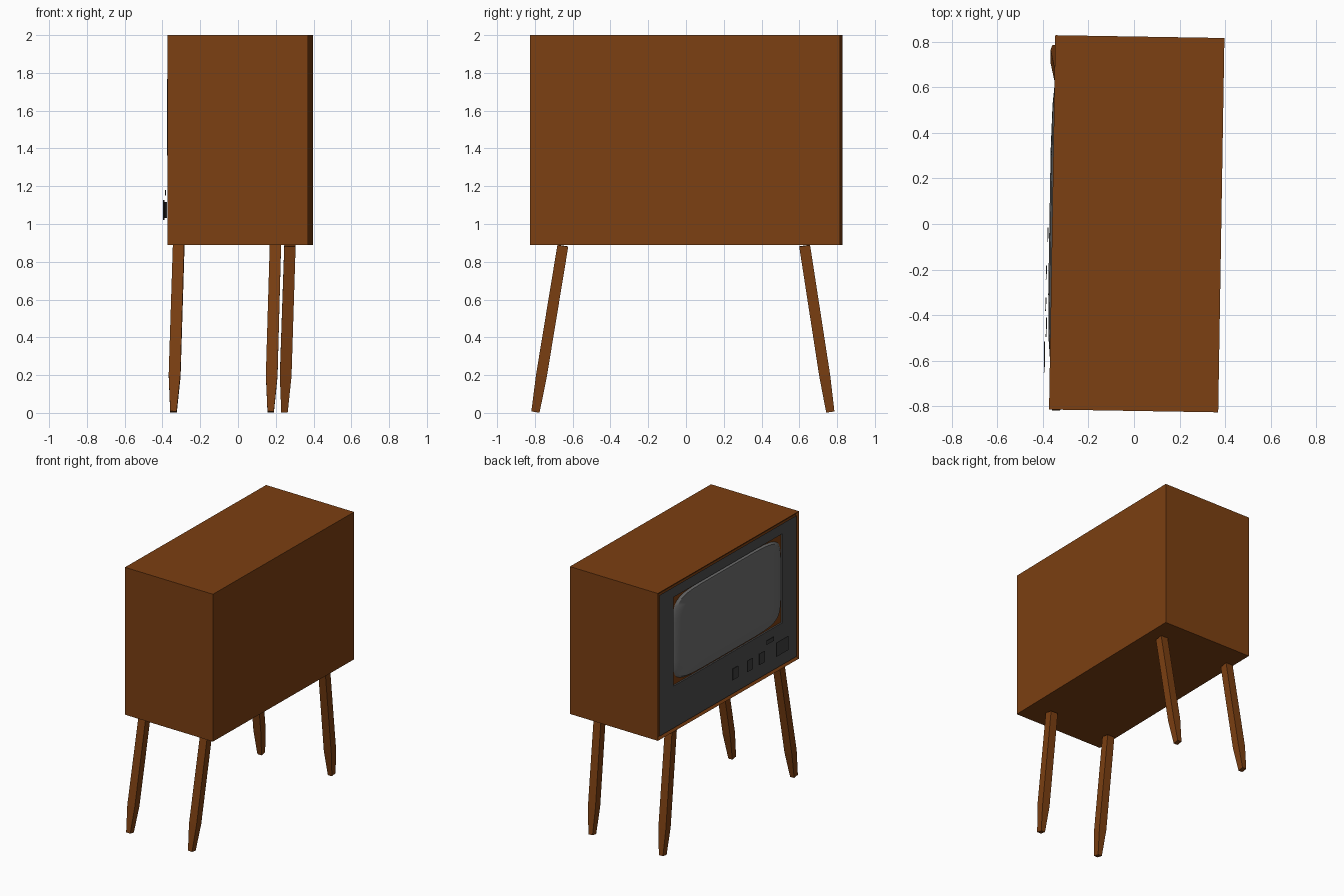
import bpy, bmesh, math
from mathutils import Matrix, Vector

if "Cube" in bpy.data.objects:
    bpy.data.objects.remove(bpy.data.objects["Cube"])

# whole cabinet is turned very slightly about z
TURN = Matrix.Translation((0.012, 0.001, 0)) @ Matrix.Rotation(math.radians(-0.95), 4, 'Z')
W, D, Z0, Z1 = 0.742, 1.642, 0.89, 2.0
FACE = -W / 2


def material(name, color):
    m = bpy.data.materials.new(name)
    m.diffuse_color = (*color, 1)
    m.use_nodes = True
    m.node_tree.nodes["Principled BSDF"].inputs["Base Color"].default_value = m.diffuse_color
    return m


WOOD = material("wood", (0.2, 0.05, 0.006))
PANEL = material("panel_grey", (0.075, 0.075, 0.075))
KNOB = material("knob_grey", (0.05, 0.05, 0.05))
GLASS = material("glass_grey", (0.16, 0.16, 0.16))


def finish(bm, name, mat, matrix=TURN):
    bmesh.ops.transform(bm, matrix=matrix, verts=bm.verts)
    bmesh.ops.recalc_face_normals(bm, faces=bm.faces)
    me = bpy.data.meshes.new(name)
    bm.to_mesh(me)
    bm.free()
    me.materials.append(mat)
    ob = bpy.data.objects.new(name, me)
    bpy.context.collection.objects.link(ob)
    return ob


def box(name, size, loc, mat):
    bm = bmesh.new()
    bmesh.ops.create_cube(bm, size=1)
    bmesh.ops.transform(bm, verts=bm.verts,
                        matrix=Matrix.Translation(loc) @ Matrix.Diagonal((*size, 1)))
    return finish(bm, name, mat)


def bridge(bm, a, b):
    for i in range(len(a)):
        j = (i + 1) % len(a)
        bm.faces.new((a[i], a[j], b[j], b[i]))


# cabinet: box with a shallow recess in the screen side
bm = bmesh.new()
bmesh.ops.create_cube(bm, size=1)
bmesh.ops.transform(bm, verts=bm.verts, matrix=Matrix.Translation((0, 0, (Z0 + Z1) / 2))
                    @ Matrix.Diagonal((W, D, Z1 - Z0, 1)))
bm.normal_update()
side = min(bm.faces, key=lambda f: f.calc_center_median().x)
bmesh.ops.inset_region(bm, faces=[side], thickness=0.024)
bmesh.ops.translate(bm, verts=side.verts, vec=(0.016, 0, 0))
finish(bm, "cabinet", WOOD)

# control panel: plate with a rectangular screen opening
SY, SZ, SH, SV = 0.0, 1.565, 0.635, 0.335   # screen centre and half sizes


def rect(bm, x, y0, y1, z0, z1):
    return [bm.verts.new((x, y, z)) for y, z in ((y0, z0), (y1, z0), (y1, z1), (y0, z1))]


bm = bmesh.new()
o = D / 2 - 0.024
outer = rect(bm, FACE + 0.004, -o, o, Z0 + 0.024, Z1 - 0.024)
inner = rect(bm, FACE + 0.004, SY - SH, SY + SH, SZ - SV, SZ + SV)
back = rect(bm, FACE + 0.016, SY - SH, SY + SH, SZ - SV, SZ + SV)
bridge(bm, outer, inner)
bridge(bm, inner, back)
finish(bm, "control_panel", PANEL)

# screen: bulging glass with a barrel-shaped outline
bm = bmesh.new()
N = 32
rings = []
for x, k in ((0.014, 1.0), (0.001, 0.97), (-0.007, 0.82), (-0.012, 0.5)):
    ring = []
    for i in range(N):
        t = 2 * math.pi * (i + 0.5) / N
        c, s = math.cos(t), math.sin(t)
        y = math.copysign(abs(c) ** 0.3, c) * (SH - 0.006) * k
        z = math.copysign(abs(s) ** 0.3, s) * (SV - 0.006) * k
        ring.append(bm.verts.new((FACE + x, SY + y, SZ + z)))
    if rings:
        bridge(bm, rings[-1], ring)
    rings.append(ring)
bm.faces.new(rings[-1])
screen = finish(bm, "screen", GLASS)
for p in screen.data.polygons:
    p.use_smooth = True
bpy.context.view_layer.objects.active = screen
screen.select_set(True)
bpy.ops.object.shade_smooth_by_angle(angle=math.radians(30))

# controls: thin plates standing just off the panel (y, z, width, height, stand-off)
for name, y, z, w, h, off in (("slider_1", -0.055, 1.075, 0.065, 0.085, 0.018),
                              ("slider_2", -0.22, 1.075, 0.06, 0.085, 0.022),
                              ("slider_3", -0.36, 1.075, 0.06, 0.085, 0.022),
                              ("small_button", -0.46, 1.165, 0.085, 0.03, 0.018),
                              ("tuning_plate", -0.59, 1.075, 0.14, 0.105, 0.024)):
    box(name, (0.004, w, h), (FACE - off, y, z), KNOB)


# legs: square posts, splayed, tapering near the foot
def leg(name, top, foot):
    top, foot = Vector(top), Vector(foot)
    axis = (top - foot).normalized()
    ux = (Vector((1, 0, 0)) - axis * axis.x).normalized()
    uy = axis.cross(ux)
    bm = bmesh.new()
    rings = []
    for t, hx, hy in ((0, 0.030, 0.029), (0.78, 0.031, 0.029), (1, 0.017, 0.022)):
        p = top.lerp(foot, t)
        rings.append([bm.verts.new(p + ux * hx * a + uy * hy * b)
                      for a, b in ((-1, -1), (1, -1), (1, 1), (-1, 1))])
    bridge(bm, rings[0], rings[1])
    bridge(bm, rings[1], rings[2])
    bm.faces.new(rings[0])
    bm.faces.new(rings[-1])
    finish(bm, name, WOOD, Matrix())


for name, xt, xf, yt, yf in (("leg_left_front", -0.315, -0.342, -0.652, -0.797),
                             ("leg_right_front", 0.198, 0.173, -0.652, -0.797),
                             ("leg_left_back", -0.313, -0.341, 0.628, 0.764),
                             ("leg_right_back", 0.275, 0.246, 0.628, 0.764)):
    leg(name, (xt, yt, 0.885), (xf, yf, 0.005))
